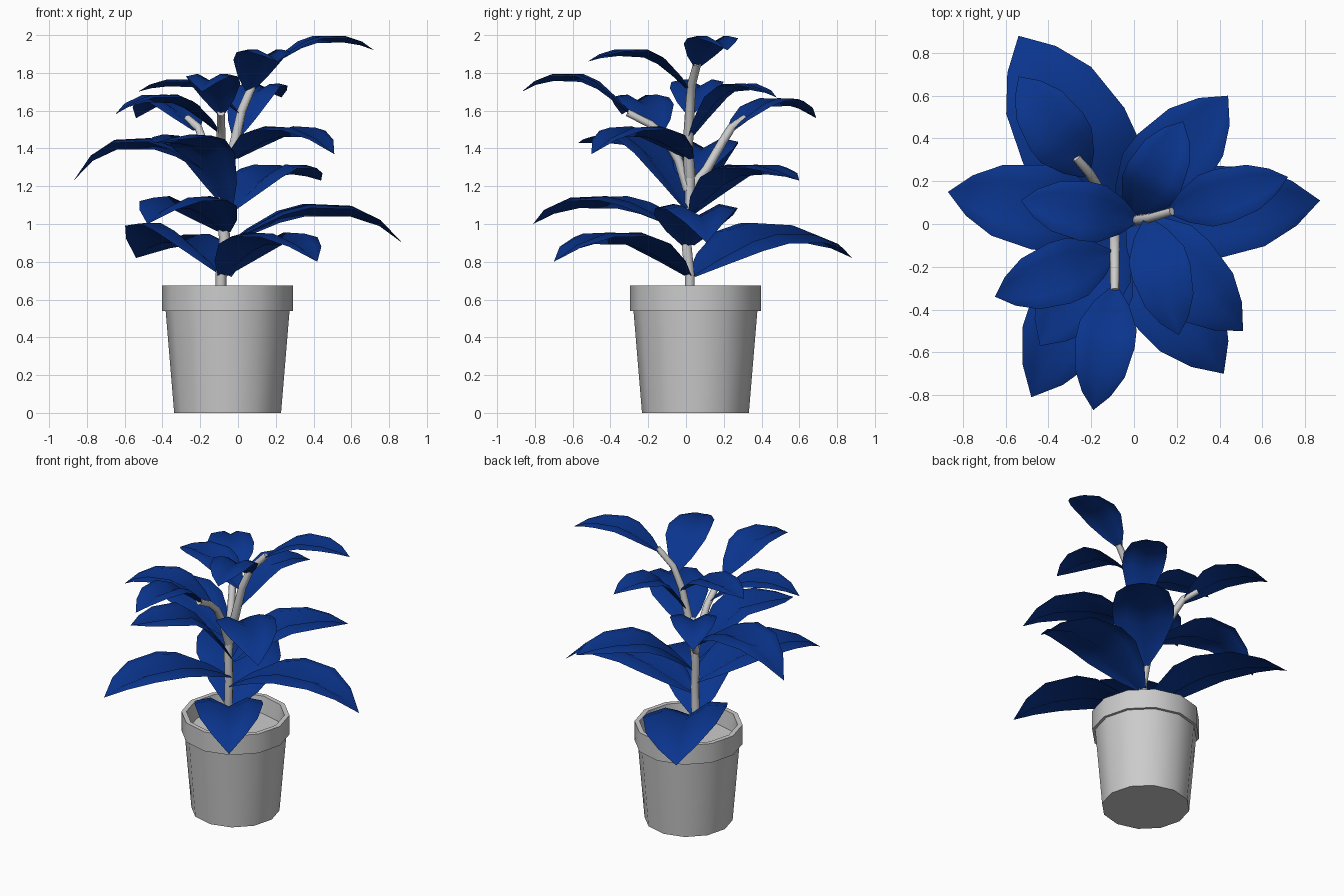
import bpy, bmesh, math
from mathutils import Vector

if "Cube" in bpy.data.objects:
    bpy.data.objects.remove(bpy.data.objects["Cube"])

blue = bpy.data.materials.new("leaf_blue")
blue.diffuse_color = (0.003, 0.035, 0.27, 1)
blue.use_nodes = True
blue.node_tree.nodes["Principled BSDF"].inputs["Base Color"].default_value = blue.diffuse_color


def finish(name, bm, angle, mat=None):
    me = bpy.data.meshes.new(name)
    bm.to_mesh(me)
    bm.free()
    ob = bpy.data.objects.new(name, me)
    bpy.context.collection.objects.link(ob)
    if mat:
        me.materials.append(mat)
    bpy.ops.object.select_all(action='DESELECT')
    ob.select_set(True)
    bpy.context.view_layer.objects.active = ob
    bpy.ops.object.shade_smooth_by_angle(angle=math.radians(angle))
    return ob


# Pot: 12-sided turned profile with a stepped rim and a soil disc inside
def lathe(name, profile, cx, cy, sides=12):
    bm = bmesh.new()
    rings = [[bm.verts.new((cx + r * math.cos(2 * math.pi * i / sides),
                            cy + r * math.sin(2 * math.pi * i / sides), z))
              for i in range(sides)] for r, z in profile]
    for a, b in zip(rings, rings[1:]):
        for i in range(sides):
            j = (i + 1) % sides
            bm.faces.new((a[i], a[j], b[j], b[i]))
    bm.faces.new(rings[0][::-1])
    bm.faces.new(rings[-1])
    return finish(name, bm, 35)


lathe("pot", [(0.283, 0), (0.328, 0.54), (0.347, 0.54), (0.347, 0.675),
              (0.315, 0.675), (0.30, 0.56)], -0.055, 0.05)


# Stems: bevelled curves tapering towards the tip
def stem(name, pts, r0, r1):
    cu = bpy.data.curves.new(name, 'CURVE')
    cu.dimensions = '3D'
    cu.bevel_depth = 1
    cu.bevel_resolution = 1
    cu.use_fill_caps = True
    sp = cu.splines.new('POLY')
    sp.points.add(len(pts) - 1)
    for i, p in enumerate(pts):
        sp.points[i].co = (*p, 1)
        sp.points[i].radius = r0 + (r1 - r0) * i / (len(pts) - 1)
    ob = bpy.data.objects.new(name, cu)
    bpy.context.collection.objects.link(ob)


stem("trunk", [(-0.09, 0.02, 0.55), (-0.09, 0.02, 0.72), (-0.07, 0.0, 0.92),
               (-0.09, 0.02, 1.1), (-0.07, 0.02, 1.3)], 0.03, 0.03)
stem("branch_right", [(-0.07, 0.02, 1.25), (-0.02, 0.01, 1.42), (0.02, 0.02, 1.6),
                      (0.08, 0.03, 1.74), (0.18, 0.06, 1.85)], 0.03, 0.021)
stem("branch_back", [(-0.09, 0.02, 1.18), (-0.14, 0.11, 1.29), (-0.18, 0.19, 1.43),
                     (-0.21, 0.24, 1.51), (-0.27, 0.31, 1.56)], 0.027, 0.021)
stem("branch_front", [(-0.08, 0.01, 1.18), (-0.09, -0.04, 1.34), (-0.09, -0.11, 1.46),
                      (-0.09, -0.19, 1.53), (-0.09, -0.31, 1.59)], 0.027, 0.021)

# Leaf: blade with a grooved midrib, raised lobes and slightly lowered edges
STATIONS = [(0, 0.15), (0.12, 0.58), (0.3, 0.96), (0.45, 1.0), (0.7, 0.84), (0.87, 0.48)]
SECTION = [(-1, 0.2), (-0.55, 0.3), (0, 0), (0.55, 0.3), (1, 0.2)]
APEX = 0.56


def leaf(name, base, tip, peak, half, roll=0):
    base, tip = Vector(base), Vector(tip)
    d = tip - base
    side = Vector((-d.y, d.x, 0)).normalized()
    top = peak - 0.28 * half

    def rib(t):
        p = base + d * t
        if t < APEX:
            p.z = base.z + (top - base.z) * math.sin(math.pi / 2 * t / APEX)
        else:
            p.z = top + (tip.z - top) * ((t - APEX) / (1 - APEX)) ** 2.6
        return p

    bm = bmesh.new()
    rows = []
    for t, w in STATIONS:
        c, w = rib(t), w * half
        rows.append([bm.verts.new(c + side * w * k + Vector((0, 0, w * (h + roll * k))))
                     for k, h in SECTION])
    end = bm.verts.new(tip)
    for a, b in zip(rows, rows[1:]):
        for i in range(4):
            bm.faces.new((a[i], a[i + 1], b[i + 1], b[i]))
    for i in range(4):
        bm.faces.new((rows[-1][i], rows[-1][i + 1], end))
    bmesh.ops.reverse_faces(bm, faces=[f for f in bm.faces if f.normal.z < 0])
    bmesh.ops.recalc_face_normals(bm, faces=bm.faces)
    bm.normal_update()
    if sum(f.normal.z for f in bm.faces) < 0:
        bmesh.ops.reverse_faces(bm, faces=bm.faces)
    finish(name, bm, 60, blue)


# base, tip, highest point, half width, roll; lowest tier to top tier
leaves = [
    ((-0.08, 0.01, 0.72), (0.42, -0.70, 0.80), 0.96, 0.22),
    ((-0.07, 0.03, 0.72), (-0.54, 0.88, 0.82), 0.98, 0.27, 0.2),
    ((-0.06, 0.01, 0.88), (0.87, 0.11, 0.90), 1.11, 0.22),
    ((-0.07, 0.00, 0.95), (-0.48, -0.81, 1.00), 1.15, 0.22),
    ((-0.06, 0.03, 1.05), (0.44, 0.60, 1.23), 1.32, 0.20),
    ((-0.05, 0.00, 1.08), (-0.44, -0.57, 1.43), 1.48, 0.19),
    ((-0.10, 0.02, 1.22), (-0.87, 0.15, 1.23), 1.46, 0.20),
    ((-0.02, 0.02, 1.34), (0.51, -0.50, 1.37), 1.52, 0.19),
    ((-0.10, -0.14, 1.48), (-0.65, -0.34, 1.58), 1.69, 0.15),
    ((-0.09, -0.30, 1.58), (-0.19, -0.87, 1.70), 1.80, 0.14),
    ((-0.22, 0.23, 1.49), (-0.54, 0.69, 1.56), 1.67, 0.15),
    ((-0.01, 0.02, 1.45), (0.23, 0.48, 1.67), 1.75, 0.14),
    ((0.01, 0.02, 1.58), (-0.53, 0.11, 1.70), 1.77, 0.14),
    ((0.06, 0.02, 1.70), (0.21, -0.52, 1.86), 1.93, 0.14),
    ((0.17, 0.06, 1.83), (0.72, 0.22, 1.92), 2.00, 0.13),
]
for n, spec in enumerate(leaves, 1):
    leaf(f"leaf_{n:02d}", *spec)
